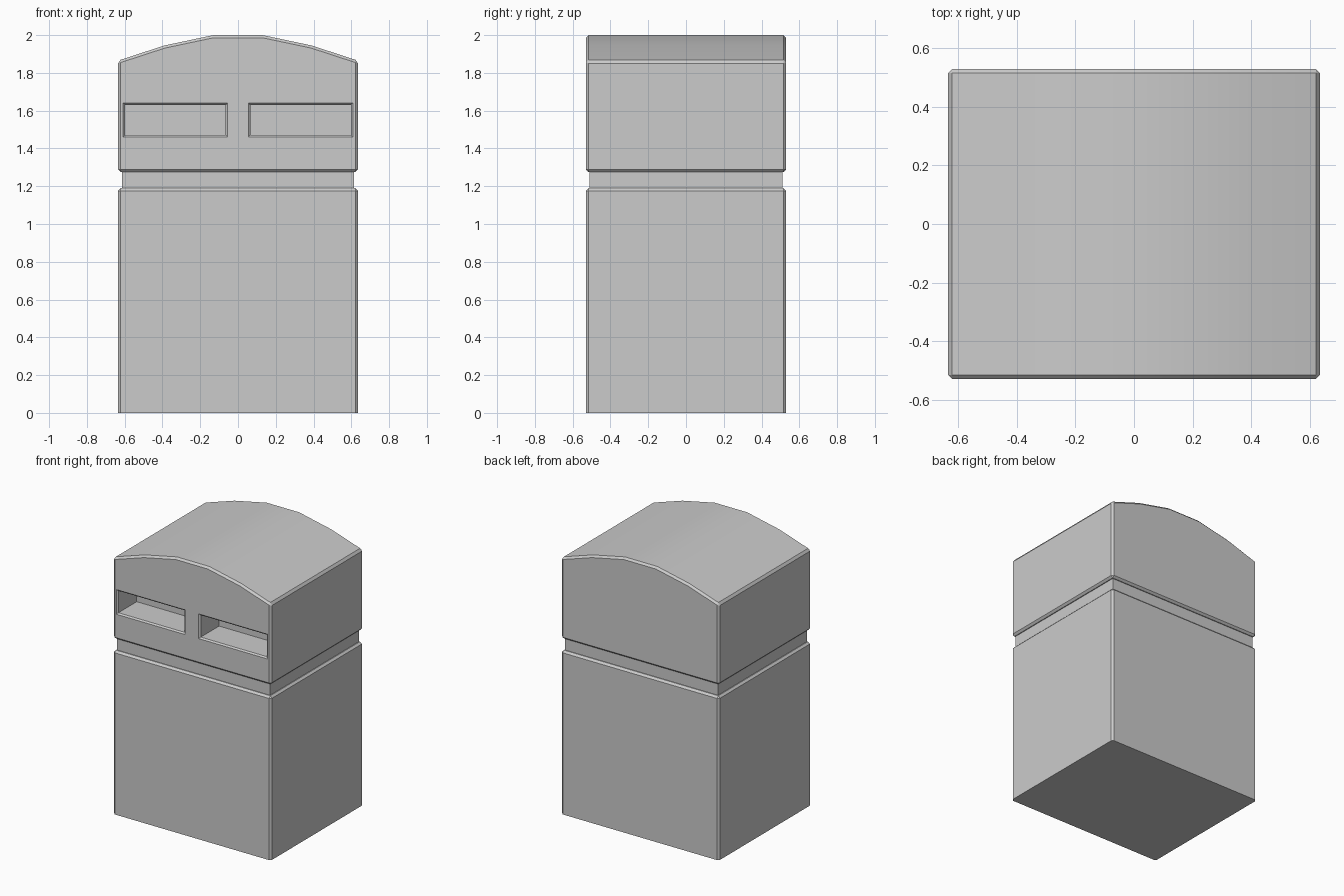
import bpy, bmesh, math

if "Cube" in bpy.data.objects:
    bpy.data.objects.remove(bpy.data.objects["Cube"])

HALF_DEPTH = 0.53
BEVEL = 0.014


def finish(bm, name):
    bmesh.ops.recalc_face_normals(bm, faces=bm.faces)
    mesh = bpy.data.meshes.new(name)
    bm.to_mesh(mesh)
    bm.free()
    obj = bpy.data.objects.new(name, mesh)
    bpy.context.collection.objects.link(obj)
    return obj


def loft(sections):
    """Closed solid through a list of equal-length point loops."""
    bm = bmesh.new()
    rings = [[bm.verts.new(p) for p in s] for s in sections]
    for a, b in zip(rings, rings[1:]):
        for i in range(len(a)):
            j = (i + 1) % len(a)
            bm.faces.new((a[i], a[j], b[j], b[i]))
    bm.faces.new(rings[0])
    bm.faces.new(rings[-1])
    bmesh.ops.recalc_face_normals(bm, faces=bm.faces)
    return bm


def prism(profile, half_depth):
    """Extrude an (x, z) profile along y."""
    return loft([[(x, y, z) for x, z in profile] for y in (-half_depth, half_depth)])


def chamfer(bm, skip_floor=False):
    """Chamfer the sharp edges, optionally leaving the ground edges alone."""
    edges = [e for e in bm.edges if e.calc_face_angle(0) > math.radians(30)
             and not (skip_floor and all(v.co.z < 0.001 for v in e.verts))]
    bmesh.ops.bevel(bm, geom=edges, offset=BEVEL, offset_type='OFFSET',
                    segments=1, affect='EDGES')


def box_profile(w, z0, z1):
    return [(-w, z0), (w, z0), (w, z1), (-w, z1)]


# Lower body
bm = prism(box_profile(0.635, 0, 1.19), HALF_DEPTH)
chamfer(bm, skip_floor=True)
finish(bm, "lower_body")

# Recessed neck band
finish(prism(box_profile(0.615, 1.185, 1.28), 0.51), "neck_band")

# Upper body with arched roof
roof = [(0.635, 1.865), (0.39, 1.945), (0.13, 2.0)]
profile = [(-0.635, 1.275), (0.635, 1.275)] + roof + [(-x, z) for x, z in reversed(roof)]
bm = prism(profile, HALF_DEPTH)
chamfer(bm)
upper = finish(bm, "upper_body")

# Two front slots with chamfered rims
for side in (-1, 1):
    sections = []
    for y, inset in ((-0.6, 0), (-HALF_DEPTH, 0), (-HALF_DEPTH + 0.01, 0.01), (-0.31, 0.01)):
        x0, x1 = side * (0.055 + inset), side * (0.608 - inset)
        z0, z1 = 1.46 + inset, 1.64 - inset
        sections.append([(x0, y, z0), (x1, y, z0), (x1, y, z1), (x0, y, z1)])
    cutter = finish(loft(sections), "slot_cutter")
    cutter.hide_render = True
    bpy.context.view_layer.objects.active = upper
    mod = upper.modifiers.new("slot", 'BOOLEAN')
    mod.operation = 'DIFFERENCE'
    mod.solver = 'EXACT'
    mod.object = cutter
    bpy.ops.object.modifier_apply(modifier=mod.name)
    bpy.data.objects.remove(cutter)

# Smooth the roof arch, keep every chamfer crisp
bpy.ops.object.select_all(action='DESELECT')
upper.select_set(True)
bpy.context.view_layer.objects.active = upper
bpy.ops.object.shade_smooth_by_angle(angle=math.radians(28))
